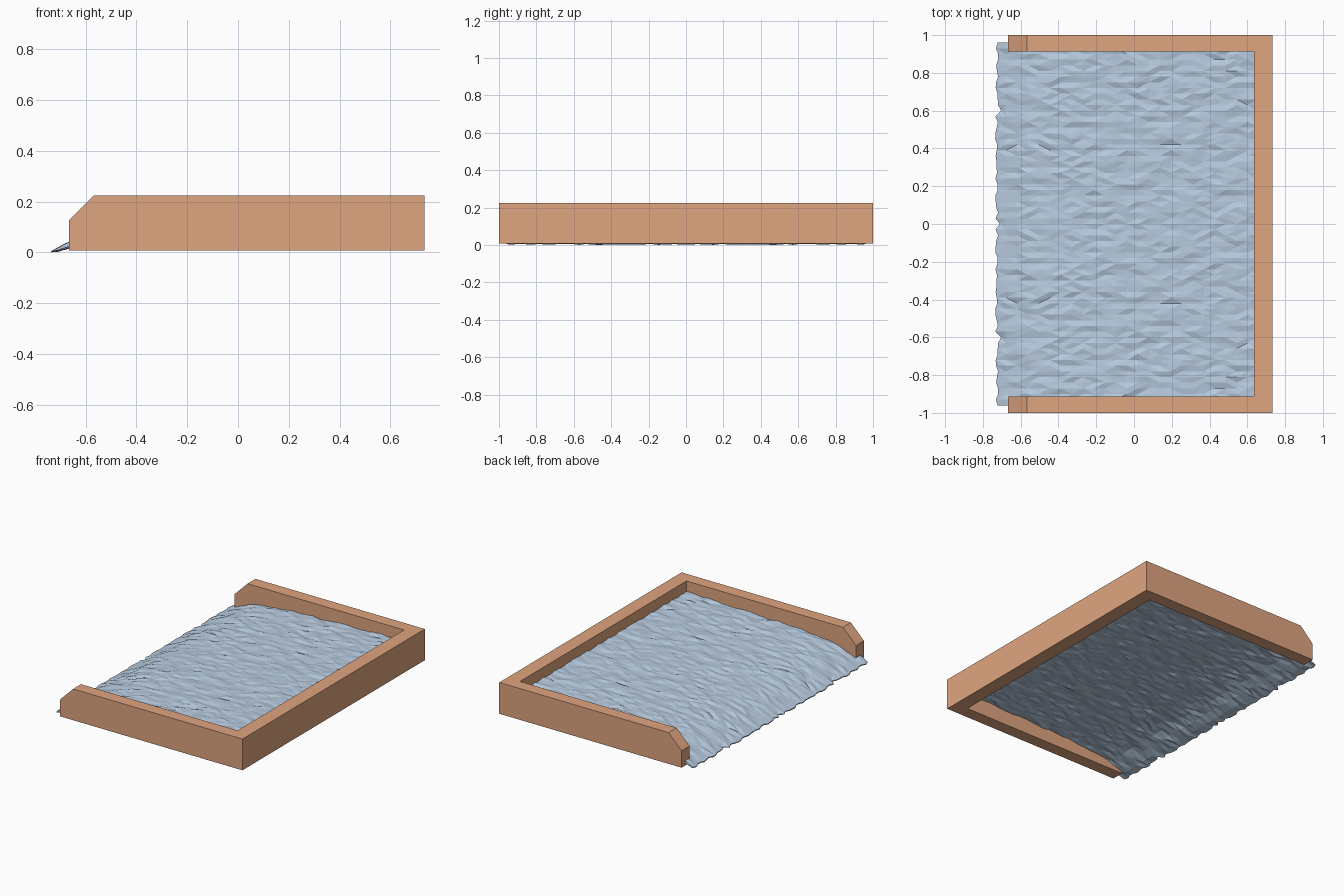
import bpy, bmesh, random

if "Cube" in bpy.data.objects:
    bpy.data.objects.remove(bpy.data.objects["Cube"])

random.seed(7)


def material(name, rgb):
    m = bpy.data.materials.new(name)
    m.diffuse_color = (*rgb, 1)
    m.use_nodes = True
    m.node_tree.nodes["Principled BSDF"].inputs["Base Color"].default_value = m.diffuse_color
    return m


def add_object(name, bm, mat):
    me = bpy.data.meshes.new(name)
    bm.to_mesh(me)
    bm.free()
    me.materials.append(mat)
    ob = bpy.data.objects.new(name, me)
    bpy.context.collection.objects.link(ob)
    return ob


wood = material("warm brown", (0.74, 0.375, 0.215))
stone = material("blue grey", (0.47, 0.59, 0.73))

# U-shaped border, extruded upwards, with chamfered open ends
X0, X1, XI, YO, YI = -0.666, 0.734, 0.636, 1.0, 0.913
Z0, Z1 = 0.008, 0.225
outline = [(X0, -YO), (X1, -YO), (X1, YO), (X0, YO),
           (X0, YI), (XI, YI), (XI, -YI), (X0, -YI)]
bm = bmesh.new()
face = bm.faces.new([bm.verts.new((x, y, Z0)) for x, y in outline])
up = bmesh.ops.extrude_face_region(bm, geom=[face])["geom"]
bmesh.ops.translate(bm, vec=(0, 0, Z1 - Z0),
                    verts=[v for v in up if isinstance(v, bmesh.types.BMVert)])
bmesh.ops.recalc_face_normals(bm, faces=bm.faces)
ends = [e for e in bm.edges
        if all(abs(v.co.x - X0) < 1e-4 and v.co.z > Z1 - 1e-4 for v in e.verts)]
bmesh.ops.bevel(bm, geom=ends, offset=0.1, segments=1, affect='EDGES')
add_object("border_frame", bm, wood)


# Rough fill: a thin bumpy slab that slopes down to the ground at the open end
def lerp_keys(keys, x):
    for (xa, a), (xb, b) in zip(keys, keys[1:]):
        if x <= xb:
            return a + (b - a) * max(0, x - xa) / (xb - xa)
    return keys[-1][1]


TOP = [(-0.735, 0.009), (-0.665, 0.037), (-0.56, 0.08),
       (-0.45, 0.108), (-0.3, 0.12), (-0.1, 0.13), (0.66, 0.152)]
THICK = [(-0.735, 0.006), (-0.665, 0.018), (-0.45, 0.03), (0.66, 0.03)]
NX, NY = 24, 32
XA, XB, YMAX = -0.735, 0.66, 0.96
half = [[random.uniform(-1, 1) for i in range(NX + 1)] for j in range(NY + 1)]
flip = [[random.random() < 0.5 for i in range(NX)] for j in range(NY)]
bm = bmesh.new()


def layer(under):
    grid = []
    for j in range(-NY, NY + 1):
        row = []
        for i in range(NX + 1):
            n = half[abs(j)][i]
            x = XA + (XB - XA) * i / NX
            z = lerp_keys(TOP, x) - (lerp_keys(THICK, x) if under else 0)
            z += n * (0.0025 if i == 0 else 0.006)
            if i == 0:
                # ragged lip, notched in a few places
                x += 0.008 * (n + 1)
                if abs(j) in (0, 20):
                    x += 0.02
            row.append(bm.verts.new((x, YMAX * j / NY, max(z, 0))))
        grid.append(row)
    for j in range(2 * NY):
        jm = j - NY if j >= NY else NY - 1 - j
        for i in range(NX):
            a, b = grid[j][i], grid[j][i + 1]
            c, d = grid[j + 1][i + 1], grid[j + 1][i]
            # mirrored choice of diagonal
            if flip[jm][i] == (j >= NY):
                tris = [(a, b, c), (a, c, d)]
            else:
                tris = [(a, b, d), (b, c, d)]
            for t in tris:
                bm.faces.new(t[::-1] if under else t)
    return grid


top, low = layer(False), layer(True)
# close the rim between the two layers
rim = [[(g[j][0]) for j in range(2 * NY, -1, -1)] + g[0][1:]
       + [g[j][NX] for j in range(1, 2 * NY + 1)] + g[2 * NY][NX - 1:0:-1]
       for g in (top, low)]
count = len(rim[0])
for k in range(count):
    m = (k + 1) % count
    bm.faces.new((rim[0][k], rim[1][k], rim[1][m], rim[0][m]))
bmesh.ops.recalc_face_normals(bm, faces=bm.faces)
add_object("gravel_fill", bm, stone)
